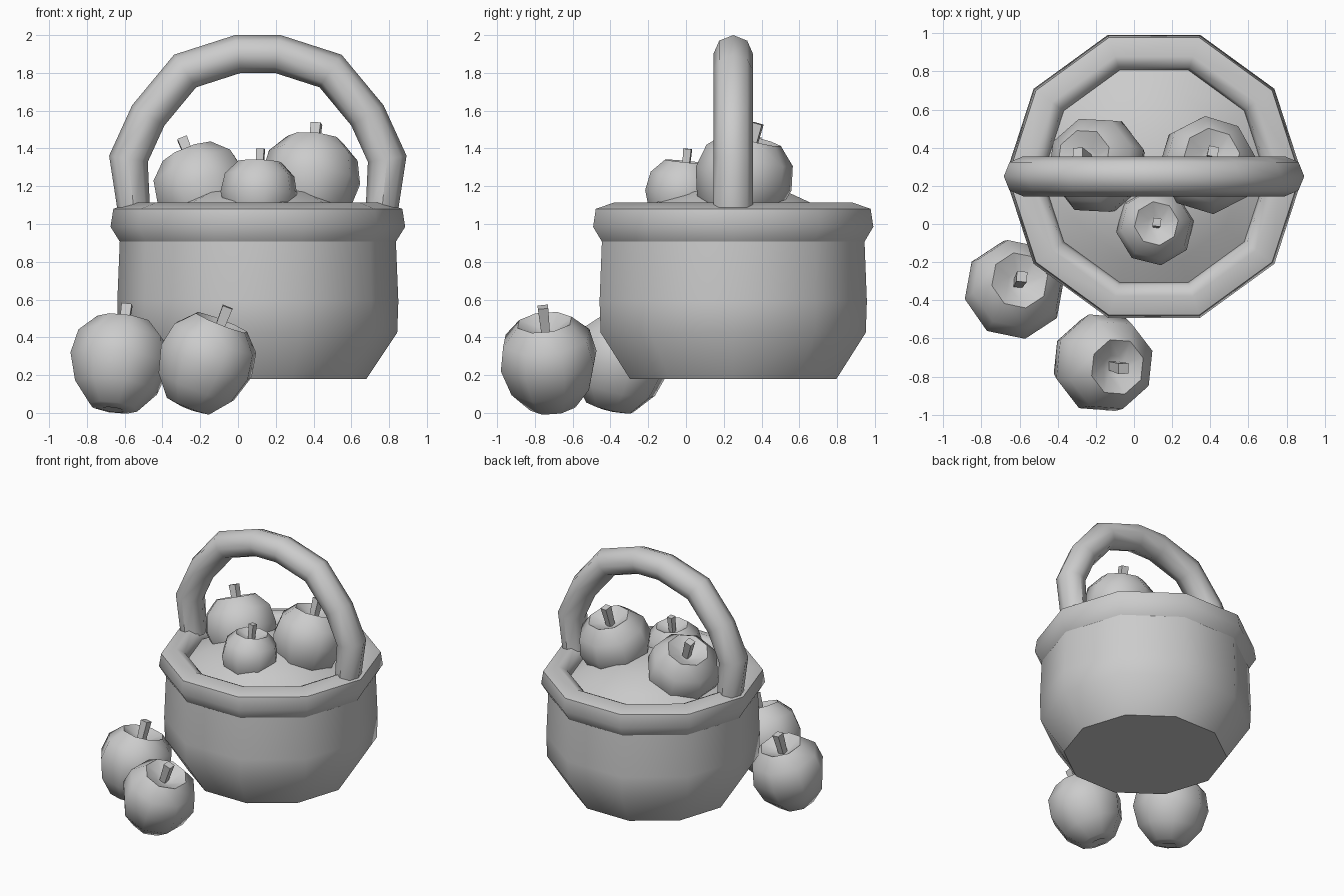
import bpy, bmesh, math
from mathutils import Vector, Matrix

if "Cube" in bpy.data.objects:
    bpy.data.objects.remove(bpy.data.objects["Cube"])

CX, CY = 0.105, 0.25  # basket axis


def finish(bm, name, angle=50):
    bmesh.ops.remove_doubles(bm, verts=bm.verts, dist=1e-5)
    bmesh.ops.recalc_face_normals(bm, faces=bm.faces)
    me = bpy.data.meshes.new(name)
    bm.to_mesh(me)
    bm.free()
    ob = bpy.data.objects.new(name, me)
    bpy.context.collection.objects.link(ob)
    bpy.ops.object.select_all(action='DESELECT')
    ob.select_set(True)
    bpy.context.view_layer.objects.active = ob
    bpy.ops.object.shade_smooth_by_angle(angle=math.radians(angle))
    return ob


def bridge(bm, a, b):
    n = len(a)
    for i in range(n):
        quad = [a[i], a[(i + 1) % n], b[(i + 1) % n], b[i]]
        bm.faces.new(quad)


def lathe(bm, profile, sides, matrix, closed=False, phase=0.0):
    """Revolve (radius, z) points; radius 0 becomes a pole."""
    rings = []
    for r, z in profile:
        if r == 0:
            rings.append([bm.verts.new(matrix @ Vector((0, 0, z)))])
            continue
        rings.append([bm.verts.new(matrix @ Vector((
            r * math.cos(phase + math.tau * i / sides),
            r * math.sin(phase + math.tau * i / sides), z))) for i in range(sides)])
    pairs = list(zip(rings, rings[1:]))
    if closed:
        pairs.append((rings[-1], rings[0]))
    for a, b in pairs:
        if len(a) > 1 and len(b) > 1:
            bridge(bm, a, b)
        else:
            pole, ring = (a[0], b) if len(a) == 1 else (b[0], a)
            for i in range(sides):
                bm.faces.new((pole, ring[i], ring[(i + 1) % sides]))


basket = Matrix.Translation((CX, CY, 0))

# Basket body
bm = bmesh.new()
lathe(bm, [(0, 0.18), (0.575, 0.18), (0.738, 0.425), (0.744, 0.59), (0.73, 0.93)], 10, basket)
finish(bm, "basket_body")

# Rolled rim
bm = bmesh.new()
lathe(bm, [(0.73, 0.905), (0.78, 0.985), (0.765, 1.08), (0.66, 1.115),
           (0.60, 1.085), (0.58, 1.01), (0.61, 0.93)], 10, basket, closed=True)
finish(bm, "basket_rim")

# Domed filling under the apples
bm = bmesh.new()
lathe(bm, [(0.63, 1.0), (0.46, 1.10), (0.30, 1.17), (0, 1.22)], 10, basket)
finish(bm, "basket_filling")

# Handle: octagonal tube with mitred rings along a mirrored arch
half = [(0.655, 1.06), (0.685, 1.345), (0.58, 1.575), (0.385, 1.81), (0.105, 1.90)]
path = [Vector(p) for p in half] + [Vector((-x, z)) for x, z in reversed(half)]
bm = bmesh.new()
rings = []
for i, p in enumerate(path):
    d0 = (p - path[i - 1]).normalized() if i else (path[1] - p).normalized()
    d1 = (path[i + 1] - p).normalized() if i < len(path) - 1 else d0
    t = (d0 + d1).normalized()
    n = Vector((t.y, -t.x)) / t.dot(d0)
    rad = 0.085 if i in (0, len(path) - 1) else 0.1
    ring = []
    for k in range(8):
        a = math.tau * k / 8
        q = p + n * rad * math.cos(a)
        ring.append(bm.verts.new((CX + q.x, CY + 0.105 * math.sin(a), q.y)))
    rings.append(ring)
for a, b in zip(rings, rings[1:]):
    bridge(bm, a, b)
bm.faces.new(rings[0])
bm.faces.new(rings[-1])
finish(bm, "handle")

# Apples with stems: name, centre, radius, leaning axis, turn
APPLE = [(0, 0.66), (0.22, 0.72), (0.58, 0.93), (0.93, 0.58), (1.03, 0.08),
         (0.86, -0.48), (0.50, -0.90), (0.22, -0.95), (0, -0.85)]
apples = [
    ("ground_apple_left", (-0.63, -0.35, 0.255), 0.26, (0.04, 0.07, 0.30), 0.2),
    ("ground_apple_front", (-0.175, -0.725, 0.255), 0.26, (0.11, -0.03, 0.28), 0.3),
    ("basket_apple_right", (0.385, 0.30, 1.22), 0.255, (0.03, 0.08, 0.31), 0.1),
    ("basket_apple_left", (-0.18, 0.30, 1.16), 0.255, (-0.11, 0.07, 0.28), 0.3),
    ("basket_apple_front", (0.11, -0.015, 1.145), 0.20, (0.01, 0.025, 0.26), 0.15),
]
for name, centre, radius, axis, turn in apples:
    tilt = Vector((0, 0, 1)).rotation_difference(Vector(axis)).to_matrix().to_4x4()
    m = Matrix.Translation(centre) @ tilt @ Matrix.Scale(radius, 4)
    bm = bmesh.new()
    lathe(bm, APPLE, 8, m, phase=turn)
    finish(bm, name)
    bm = bmesh.new()
    lathe(bm, [(0, 0.6), (0.12, 0.6), (0.15, 1.27), (0, 1.27)], 4, m, phase=turn + 0.5)
    finish(bm, name + "_stem", 30)
